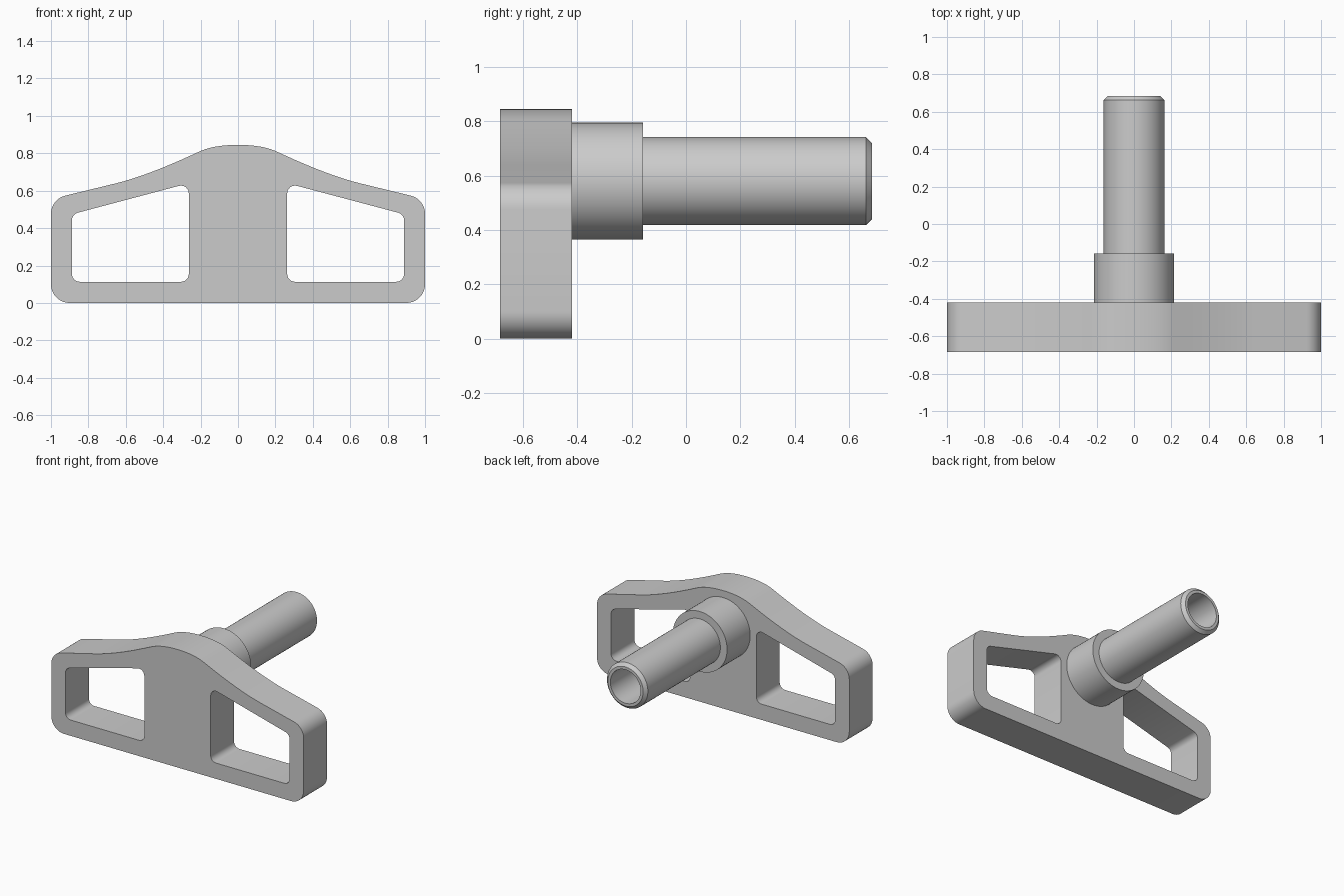
import bpy, bmesh, math
from mathutils import Vector

if "Cube" in bpy.data.objects:
    bpy.data.objects.remove(bpy.data.objects["Cube"])

grey = bpy.data.materials.new("plain grey")
grey.diffuse_color = (0.6, 0.6, 0.6, 1)
grey.use_nodes = True
grey.node_tree.nodes["Principled BSDF"].inputs["Base Color"].default_value = grey.diffuse_color

Y_FRONT, Y_PLATE, Y_COLLAR, Y_END = -0.685, -0.42, -0.158, 0.685
AXIS_Z = 0.58


def fillet(prev, corner, nxt, r, n=10):
    """Points of a rounded corner."""
    p, c, q = Vector(prev), Vector(corner), Vector(nxt)
    a, b = (p - c).normalized(), (q - c).normalized()
    half = a.angle(b) / 2
    centre = c + (a + b).normalized() * r / math.sin(half)
    t = r / math.tan(half)
    va, vb = (c + a * t - centre).normalized(), (c + b * t - centre).normalized()
    return [centre + va.slerp(vb, i / n) * r for i in range(n + 1)]


def bezier(p, c, q, n=10):
    p, c, q = Vector(p), Vector(c), Vector(q)
    return [p * (1 - t) ** 2 + c * 2 * t * (1 - t) + q * t * t
            for t in (i / n for i in range(n + 1))]


def mirror(pts):
    return [Vector((-p.x, p.y)) for p in reversed(pts)]


def finish(obj):
    obj.data.materials.clear()
    obj.data.materials.append(grey)
    bpy.ops.object.select_all(action='DESELECT')
    obj.select_set(True)
    bpy.context.view_layer.objects.active = obj
    bpy.ops.object.shade_smooth_by_angle(angle=math.radians(30))


def extruded_plate(name, loops):
    """Flat outline with holes, extruded along y."""
    curve = bpy.data.curves.new(name, 'CURVE')
    curve.dimensions = '2D'
    curve.fill_mode = 'BOTH'
    curve.extrude = (Y_PLATE - Y_FRONT) / 2
    for pts in loops:
        s = curve.splines.new('POLY')
        s.points.add(len(pts) - 1)
        for sp, p in zip(s.points, pts):
            sp.co = (p.x, p.y, 0, 1)
        s.use_cyclic_u = True
    temp = bpy.data.objects.new(name + "_curve", curve)
    bpy.context.collection.objects.link(temp)
    bpy.context.view_layer.update()
    mesh = bpy.data.meshes.new_from_object(
        temp.evaluated_get(bpy.context.evaluated_depsgraph_get()))
    bpy.data.objects.remove(temp)
    bm = bmesh.new()
    bm.from_mesh(mesh)
    bmesh.ops.remove_doubles(bm, verts=bm.verts, dist=1e-5)
    for v in bm.verts:
        x, z, d = v.co
        v.co = (x, (Y_FRONT + Y_PLATE) / 2 - d, z)
    bmesh.ops.recalc_face_normals(bm, faces=bm.faces)
    bm.to_mesh(mesh)
    bm.free()
    obj = bpy.data.objects.new(name, mesh)
    bpy.context.collection.objects.link(obj)
    finish(obj)


def lathe(name, profile, steps=64):
    """Spin (radius, y) points around the shaft axis."""
    bm = bmesh.new()
    verts = [bm.verts.new((r, y, AXIS_Z)) for r, y in profile]
    edges = [bm.edges.new(e) for e in zip(verts, verts[1:])]
    bmesh.ops.spin(bm, geom=verts + edges, cent=(0, 0, AXIS_Z), axis=(0, 1, 0),
                   angle=2 * math.pi, steps=steps)
    bmesh.ops.remove_doubles(bm, verts=bm.verts, dist=1e-5)
    bmesh.ops.recalc_face_normals(bm, faces=bm.faces)
    mesh = bpy.data.meshes.new(name)
    bm.to_mesh(mesh)
    bm.free()
    obj = bpy.data.objects.new(name, mesh)
    bpy.context.collection.objects.link(obj)
    finish(obj)


# Handle plate: right half of the outline, then mirrored
right = fillet((0, 0), (1, 0), (1, 0.55), 0.1)
right += fillet((1, 0), (1, 0.555), (0.65, 0.64), 0.1)
right += bezier((0.65, 0.64), (0.474, 0.684), (0.21, 0.808))
right += bezier((0.21, 0.808), (0.131, 0.845), (0, 0.845))[1:]
outline = right + mirror(right)[1:]

# Finger openings
corners = [(0.263, 0.113), (0.888, 0.113), (0.888, 0.474), (0.263, 0.64)]
opening = []
for i, c in enumerate(corners):
    opening += fillet(corners[i - 1], c, corners[(i + 1) % 4], 0.042, 6)
extruded_plate("handle_plate", [outline, opening, mirror(opening)])

# Collar and hollow shaft with chamfered tip
lathe("collar", [(0, Y_PLATE), (0.215, Y_PLATE), (0.215, Y_COLLAR), (0, Y_COLLAR)])
lathe("hollow_shaft", [(0.162, Y_COLLAR), (0.162, Y_END - 0.022), (0.14, Y_END),
                       (0.12, Y_END), (0.12, Y_COLLAR)])
